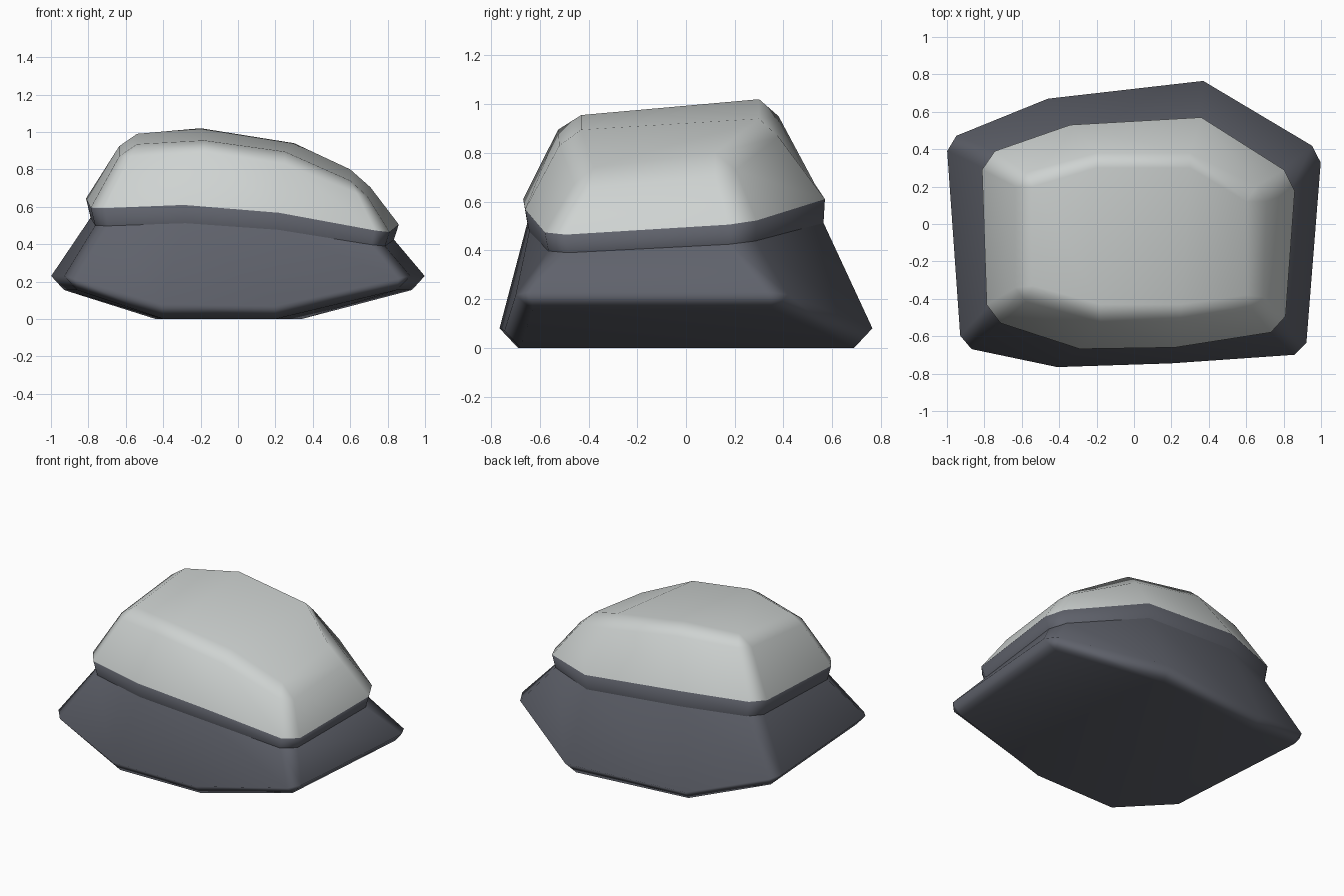
import bpy, bmesh
from mathutils import Vector

if "Cube" in bpy.data.objects:
    bpy.data.objects.remove(bpy.data.objects["Cube"])


def material(name, rgb):
    m = bpy.data.materials.new(name)
    m.diffuse_color = (*rgb, 1)
    m.use_nodes = True
    m.node_tree.nodes["Principled BSDF"].inputs["Base Color"].default_value = m.diffuse_color
    return m


CORNERS = (0, 3, 4, 7)


def ring(pts, d):
    """Turn an 8-point outline into 12 points by chamfering its four corners."""
    pts = [Vector(p) for p in pts]
    out = []
    for i, p in enumerate(pts):
        if i in CORNERS:
            for q in (pts[i - 1], pts[(i + 1) % 8]):
                out.append(p + (q - p).normalized() * d)
        else:
            out.append(p)
    return out


# Outlines, each: back left corner, back pair, back right corner,
# front right corner, front pair, front left corner
base = [(-.93, .42, .155), (-.44, .60, 0), (.34, .69, 0), (.93, .36, .155),
        (.85, -.63, .155), (.20, -.68, 0), (-.40, -.69, 0), (-.86, -.60, .155)]
rim = [(-1.003, .45, .23), (-.46, .67, .07), (.37, .765, .08), (1.003, .388, .23),
       (.917, -.695, .23), (.20, -.745, .07), (-.41, -.765, .08), (-.925, -.657, .23)]
cap = [(-.815, .365, .65), (-.34, .53, .67), (.36, .57, .61), (.865, .25, .51),
       (.805, -.568, .46), (.22, -.66, .568), (-.29, -.668, .61), (-.785, -.507, .59)]
neck = [(x * .97, y * (.975 if y < 0 else .99), z * .84) for x, y, z in cap]
shoulder = [(-.635, .26, .93), (-.20, .38, .95), (.30, .38, .865), (.71, .18, .71),
            (.69, -.45, .65), (.25, -.52, .83), (-.18, -.525, .895), (-.635, -.40, .865)]
crown = [(-.54, .20, .99), (-.20, .30, 1.02), (.30, .30, .94), (.60, .12, .80),
         (.60, -.38, .74), (.25, -.43, .895), (-.18, -.43, .955), (-.54, -.33, .935)]

# Stone with a pale cap: loft the outlines from bottom to top
bm = bmesh.new()
rings = [[bm.verts.new(p) for p in ring(o, d)] for o, d in
         ((base, 0), (rim, .06), (neck, .07), (cap, .075), (shoulder, .06), (crown, 0))]
for k, (lo, hi) in enumerate(zip(rings, rings[1:])):
    for i in range(12):
        j = (i + 1) % 12
        f = bm.faces.new((lo[i], hi[i], hi[j], lo[j]))
        f.material_index = 1 if k >= 3 else 0

# Close bottom and top with three panels each
for r, mat in ((rings[0], 0), (rings[-1], 1)):
    for idx in ((0, 1, 2, 9, 10, 11), (2, 3, 8, 9), (3, 4, 5, 6, 7, 8)):
        vs = [r[i] for i in idx]
        f = bm.faces.new(vs)
        f.material_index = mat
bmesh.ops.remove_doubles(bm, verts=bm.verts, dist=.0005)
bmesh.ops.recalc_face_normals(bm, faces=bm.faces)

# Only the crease under the cap stays sharp
for e in bm.edges:
    if len(e.link_faces) == 2 and e.calc_face_angle_signed(0) < -.35:
        e.smooth = False
for f in bm.faces:
    f.smooth = True

me = bpy.data.meshes.new("capped_stone")
bm.to_mesh(me)
bm.free()
me.materials.append(material("dark slate", (.115, .122, .148)))
me.materials.append(material("pale grey", (.62, .65, .64)))
stone = bpy.data.objects.new("capped_stone", me)
bpy.context.collection.objects.link(stone)

# Large faces dominate the shading, narrow ones read as soft bevels
wn = stone.modifiers.new("weighted", 'WEIGHTED_NORMAL')
wn.keep_sharp = True
